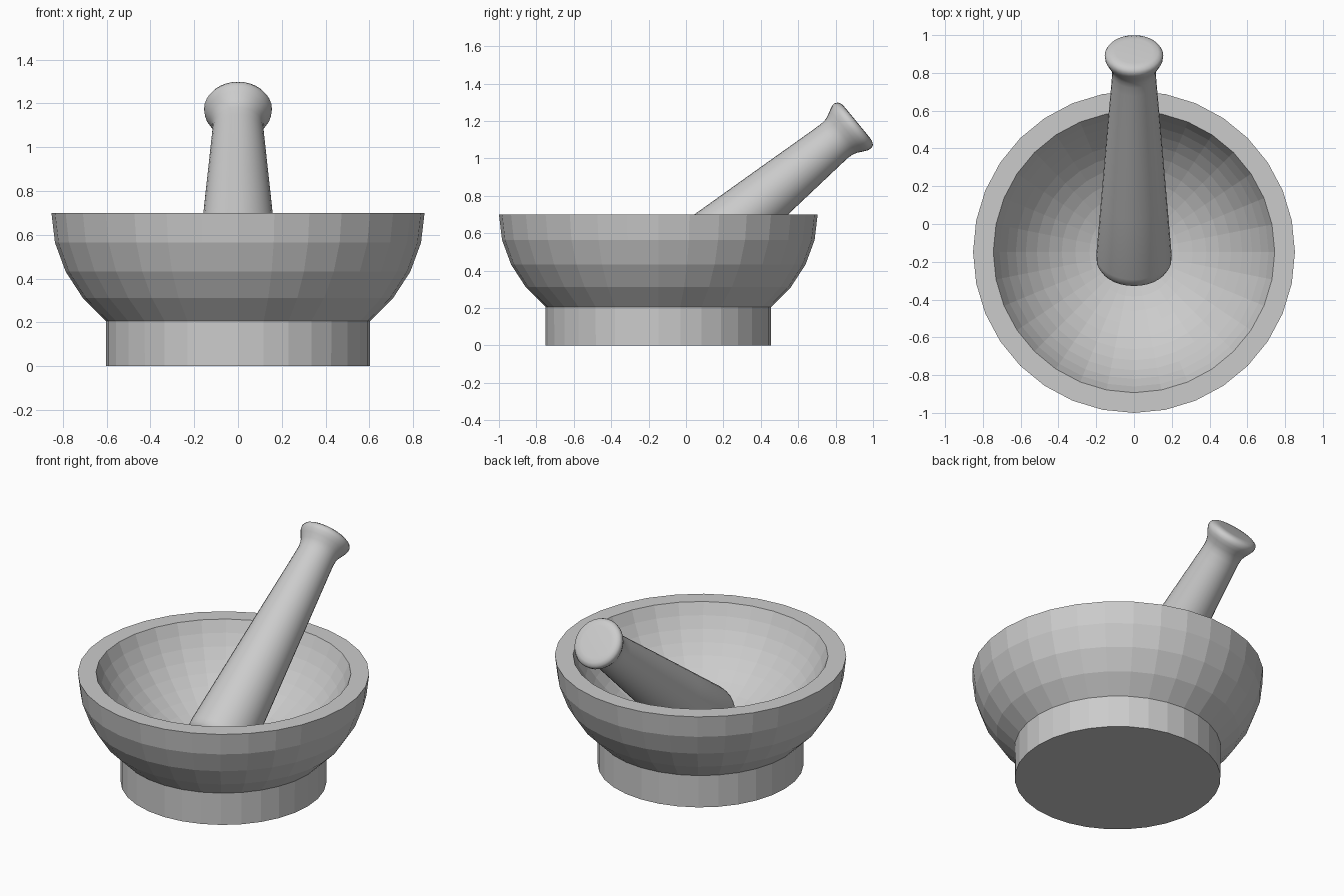
import bpy, bmesh
from math import sin, cos, asin, pi, radians
from mathutils import Vector

if "Cube" in bpy.data.objects:
    bpy.data.objects.remove(bpy.data.objects["Cube"])

SIDES = 32


def lathe(name, profile, sides=SIDES):
    """Spin a closed (radius, height) profile round z; radius 0 makes a pole."""
    bm = bmesh.new()
    rings = []
    for r, z in profile:
        if r < 1e-5:
            rings.append([bm.verts.new((0, 0, z))] * sides)
        else:
            rings.append([bm.verts.new((r * cos(2 * pi * i / sides), r * sin(2 * pi * i / sides), z))
                          for i in range(sides)])
    for a, b in zip(rings, rings[1:]):
        for i in range(sides):
            j = (i + 1) % sides
            quad = list(dict.fromkeys((a[i], a[j], b[j], b[i])))
            bm.faces.new(quad)
    bmesh.ops.recalc_face_normals(bm, faces=bm.faces[:])
    mesh = bpy.data.meshes.new(name)
    bm.to_mesh(mesh)
    bm.free()
    ob = bpy.data.objects.new(name, mesh)
    bpy.context.collection.objects.link(ob)
    return ob


# Mortar: foot, squashed hemisphere outside, flat rim, shallower spherical hollow
foot = [(0, 0), (0.602, 0)]
outside = [(0.852 * cos(k * pi / 16), 0.7 - 0.7 * sin(k * pi / 16)) for k in range(4, -1, -1)]
RIM, R = 0.745, 0.80
half = asin(RIM / R)
centre_z = 0.7 + R * cos(half)
STEPS = 12
inside = [(R * sin(half * k / STEPS), centre_z - R * cos(half * k / STEPS)) for k in range(STEPS, -1, -1)]
mortar = lathe("mortar", foot + outside + inside)
mortar.location = (0, -0.148, 0)

# Pestle: (distance below the flat end, radius), tapered shaft with a flared knob
pestle_profile = [(-0.012, 0), (-0.012, 0.10), (-0.010, 0.128), (0.0, 0.147), (0.016, 0.155),
                  (0.036, 0.153), (0.06, 0.142), (0.09, 0.126), (0.115, 0.118), (0.145, 0.116),
                  (0.2, 0.119), (0.6, 0.147), (1.0, 0.174), (1.39, 0.200),
                  (1.42, 0.198), (1.445, 0.185), (1.465, 0.157), (1.475, 0.11), (1.48, 0)]
pestle = lathe("pestle", [(r, -s) for s, r in pestle_profile])
tilt = radians(39.4)
pestle.rotation_euler = Vector((0, cos(tilt), sin(tilt))).to_track_quat('Z', 'X').to_euler()
pestle.location = (0, 0.906, 1.185)
bpy.context.view_layer.objects.active = pestle
pestle.select_set(True)
bpy.ops.object.shade_smooth_by_angle(angle=radians(40))
